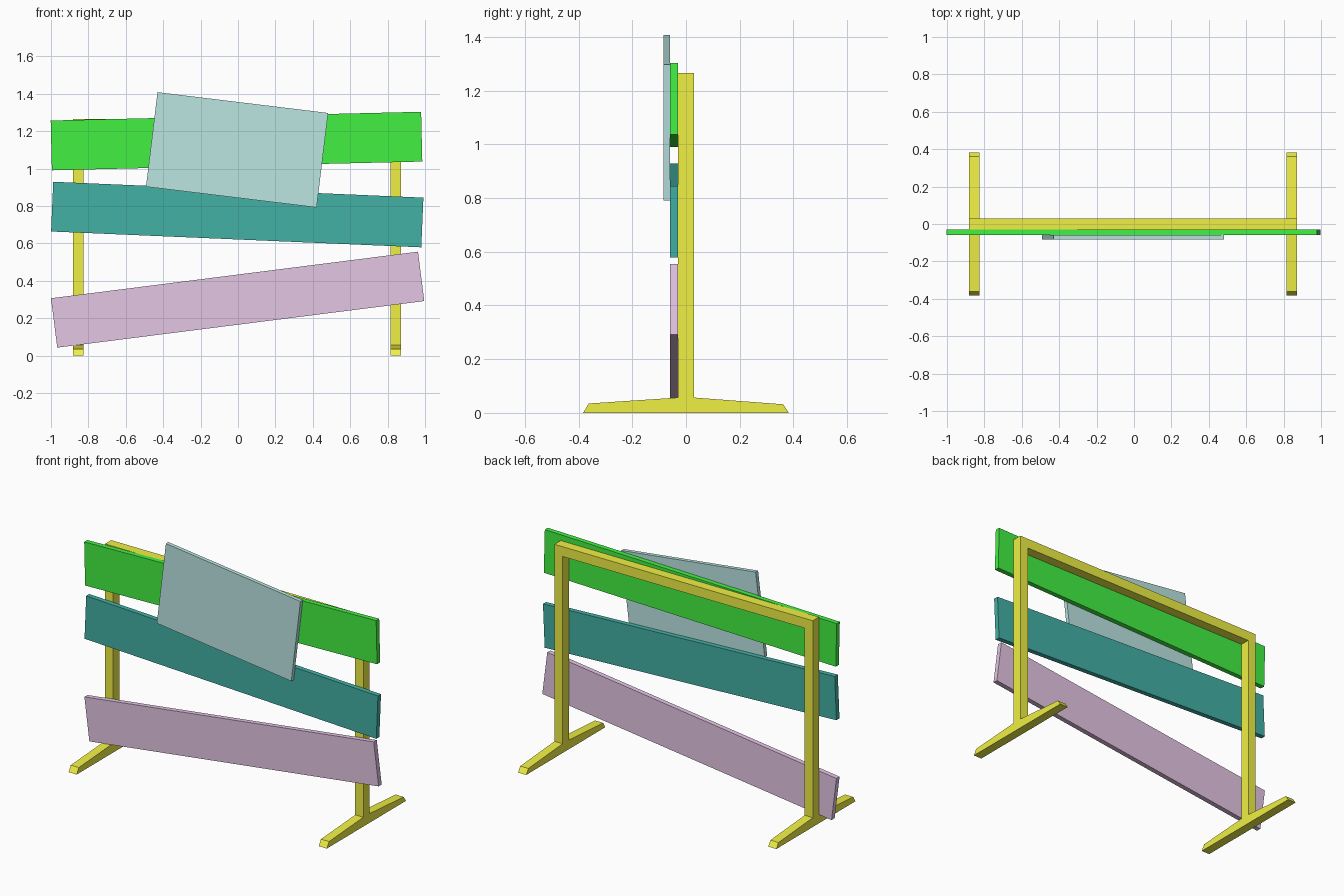
import bpy
from math import radians, cos, sin

if "Cube" in bpy.data.objects:
    bpy.data.objects.remove(bpy.data.objects["Cube"])


def material(name, rgb):
    m = bpy.data.materials.new(name)
    m.diffuse_color = (*rgb, 1)
    m.use_nodes = True
    m.node_tree.nodes["Principled BSDF"].inputs["Base Color"].default_value = m.diffuse_color
    return m


def prism(name, profile, offset, mat):
    """Extrude a closed 3D profile along offset."""
    n = len(profile)
    far = [tuple(a + b for a, b in zip(p, offset)) for p in profile]
    faces = [tuple(range(n))[::-1], tuple(range(n, 2 * n))]
    faces += [(i, (i + 1) % n, (i + 1) % n + n, i + n) for i in range(n)]
    mesh = bpy.data.meshes.new(name)
    mesh.from_pydata(list(profile) + far, [], faces)
    mesh.materials.append(mat)
    obj = bpy.data.objects.new(name, mesh)
    bpy.context.collection.objects.link(obj)
    return obj


def board(name, cx, cz, length, height, angle, y0, y1, mat):
    """Flat plank facing -y, tilted in the front plane."""
    c, s = cos(radians(angle)), sin(radians(angle))
    corners = [(-length / 2, -height / 2), (-length / 2, height / 2),
               (length / 2, height / 2), (length / 2, -height / 2)]
    profile = [(cx + x * c - z * s, y0, cz + x * s + z * c) for x, z in corners]
    prism(name, profile, (0, y1 - y0, 0), mat)


yellow = material("yellow_paint", (0.87, 0.87, 0.06))
green = material("green_paint", (0.055, 0.88, 0.055))
teal = material("teal_paint", (0.055, 0.44, 0.375))
pink = material("pink_paint", (0.785, 0.565, 0.785))
aqua = material("aqua_paint", (0.50, 0.79, 0.765))

# Legs: tapered foot and upright in one side profile
LEG_W, TOP = 0.055, 1.265
leg = [(-0.383, 0), (0.383, 0), (0.362, 0.032), (0.03, 0.057), (0.03, TOP),
       (-0.03, TOP), (-0.03, 0.057), (-0.362, 0.035)]
for side, x in (("left", -0.881), ("right", 0.816)):
    prism(side + "_leg", [(x, y, z) for y, z in leg], (LEG_W, 0, 0), yellow)

# Top beam between the uprights
beam = [(-0.03, TOP - 0.06), (0.03, TOP - 0.06), (0.03, TOP), (-0.03, TOP)]
prism("top_beam", [(-0.826, y, z) for y, z in beam], (1.642, 0, 0), yellow)

# Tilted barrier boards
board("upper_board", -0.008, 1.147, 1.981, 0.266, 1.35, -0.06, -0.03, green)
board("middle_board", -0.004, 0.754, 1.981, 0.266, -2.45, -0.06, -0.03, teal)
board("lower_board", -0.002, 0.299, 1.978, 0.266, 7.23, -0.06, -0.03, pink)

# Sign panel fixed over the boards
board("sign_panel", -0.005, 1.10, 0.919, 0.509, -6.95, -0.084, -0.06, aqua)
